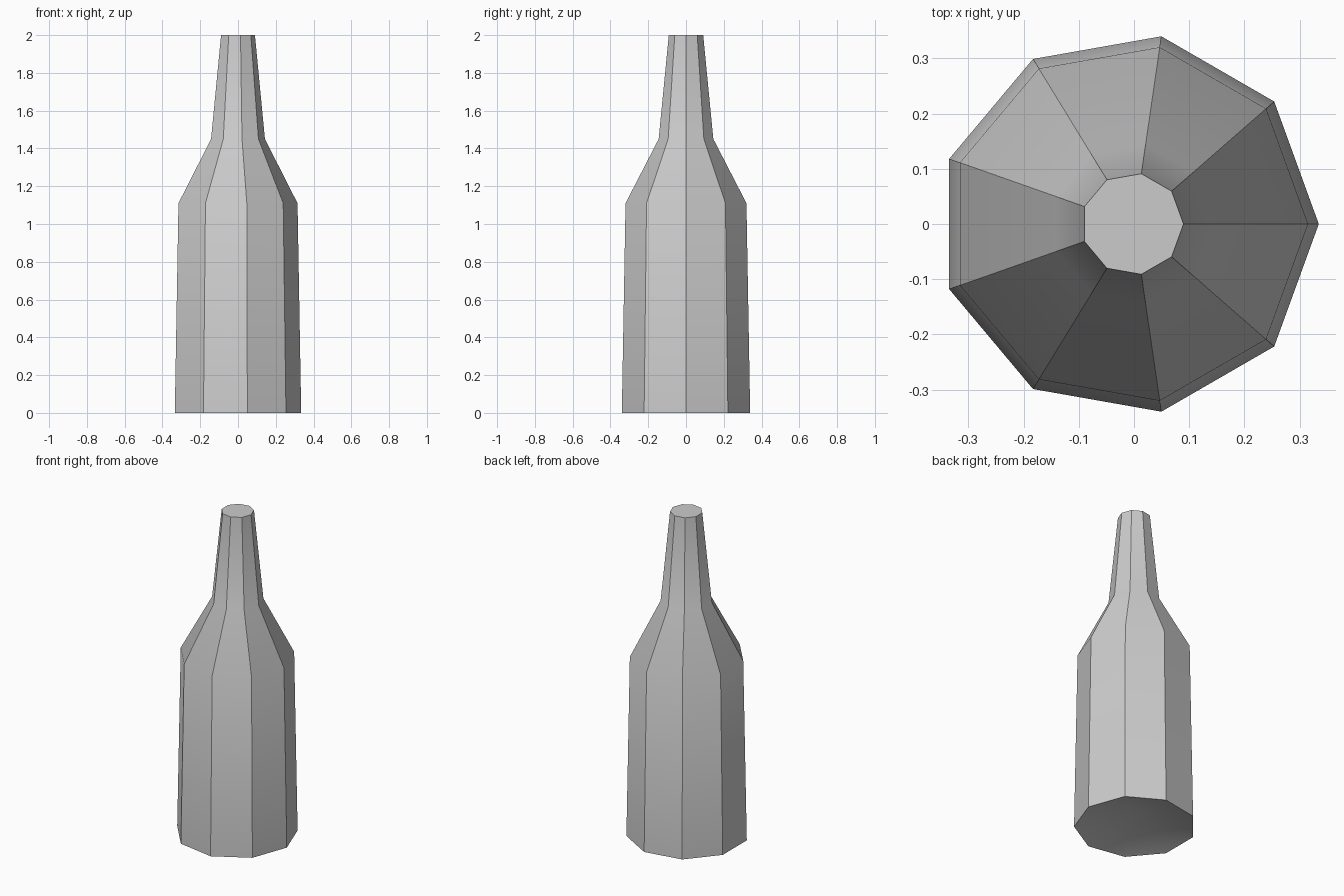
import bpy, bmesh, math

if "Cube" in bpy.data.objects:
    bpy.data.objects.remove(bpy.data.objects["Cube"])

SIDES = 9
# Bottle outline: (radius, height) from base to mouth
PROFILE = [(0.345, 0.0), (0.325, 1.11), (0.147, 1.45), (0.0925, 2.0)]
PUNT_DEPTH = 0.1


def ring(bm, radius, z):
    # Nine-sided ring, shifted so its left-right extent is centred
    shift = -radius * (1 - math.cos(math.pi / SIDES)) / 2
    angles = [2 * math.pi * i / SIDES for i in range(SIDES)]
    return [bm.verts.new((radius * math.cos(a) + shift, radius * math.sin(a), z))
            for a in angles]


bm = bmesh.new()
rings = [ring(bm, r, z) for r, z in PROFILE]

# Body, shoulder and neck walls
for low, high in zip(rings, rings[1:]):
    for i in range(SIDES):
        j = (i + 1) % SIDES
        bm.faces.new((low[i], low[j], high[j], high[i]))

# Flat closed mouth
bm.faces.new(rings[-1])

# Shallow hollow under the base
apex = bm.verts.new((-0.01, 0, PUNT_DEPTH))
for i in range(SIDES):
    bm.faces.new((rings[0][(i + 1) % SIDES], rings[0][i], apex))

mesh = bpy.data.meshes.new("bottle")
bm.to_mesh(mesh)
bm.free()
bottle = bpy.data.objects.new("bottle", mesh)
bpy.context.collection.objects.link(bottle)

# Facets stay crisp around the bottle, soft along its length
bpy.context.view_layer.objects.active = bottle
bottle.select_set(True)
bpy.ops.object.shade_smooth_by_angle(angle=math.radians(30))
